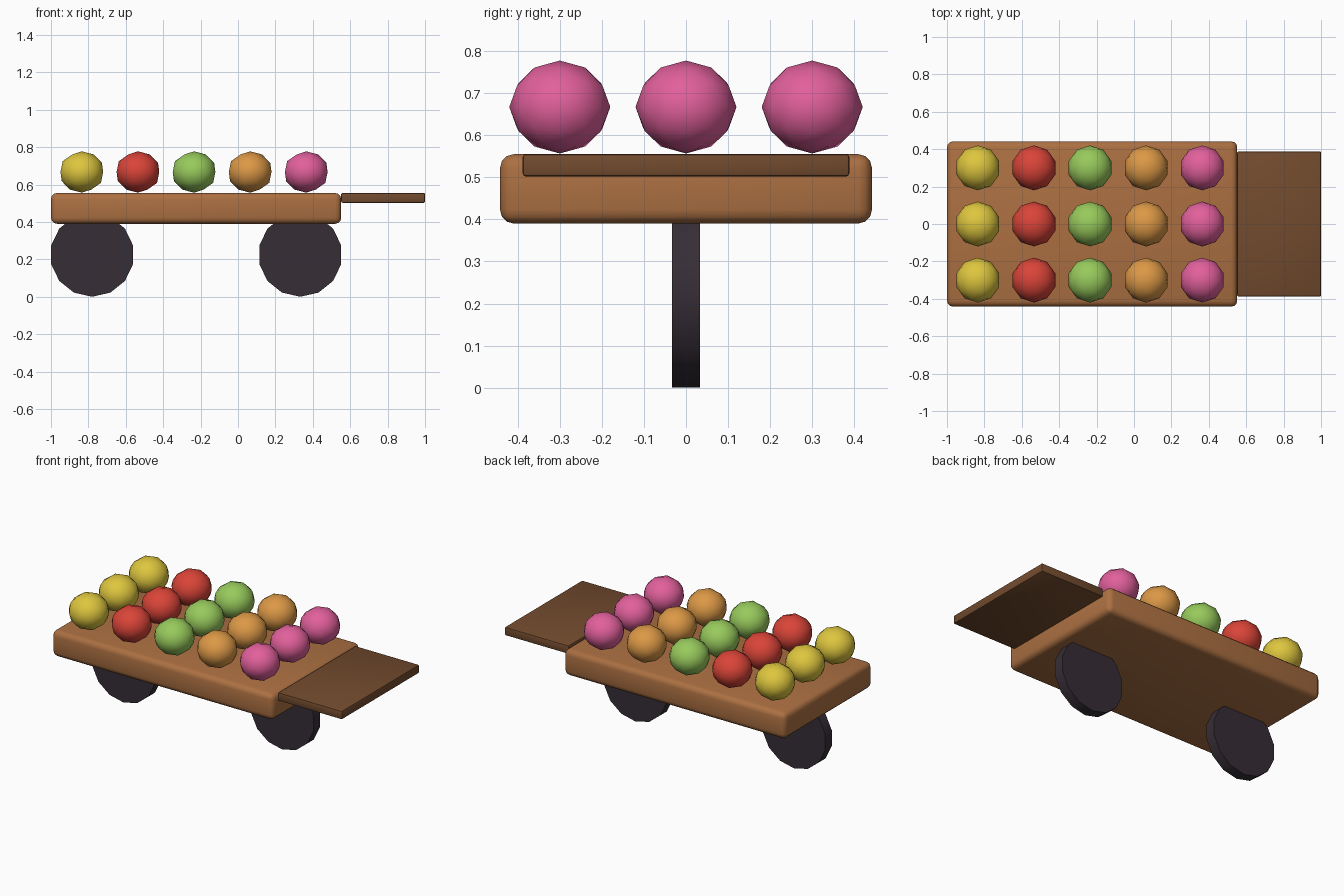
import bpy
import math

default_cube = bpy.data.objects.get("Cube")
if default_cube:
    bpy.data.objects.remove(default_cube, do_unlink=True)


def srgb(r, g, b):
    def lin(c):
        c /= 255
        return c / 12.92 if c <= 0.04045 else ((c + 0.055) / 1.055) ** 2.4
    return (lin(r), lin(g), lin(b), 1)


def material(name, *rgb):
    mat = bpy.data.materials.new(name)
    mat.use_nodes = True
    mat.diffuse_color = srgb(*rgb)
    shader = next(n for n in mat.node_tree.nodes if n.type == "BSDF_PRINCIPLED")
    shader.inputs["Base Color"].default_value = srgb(*rgb)
    return mat


def finish(name, mat):
    obj = bpy.context.object
    obj.name = name
    obj.data.materials.append(mat)
    return obj


def rounded_box(name, low, high, bevel, segments, mat):
    centre = [(a + b) / 2 for a, b in zip(low, high)]
    bpy.ops.mesh.primitive_cube_add(size=1, location=centre)
    obj = finish(name, mat)
    obj.scale = [b - a for a, b in zip(low, high)]
    bpy.ops.object.transform_apply(location=False, rotation=False, scale=True)
    mod = obj.modifiers.new("Rounded edges", "BEVEL")
    mod.width = bevel
    mod.segments = segments
    bpy.ops.object.modifier_apply(modifier=mod.name)
    bpy.ops.object.shade_smooth_by_angle(angle=math.radians(35))


wood = material("wood", 172, 112, 66)
dark_wood = material("dark wood", 115, 75, 46)
rubber = material("dark rubber", 54, 46, 54)

# Bed and end board
rounded_box("bed", (-1, -0.442, 0.39), (0.552, 0.442, 0.555), 0.033, 3, wood)
rounded_box("end_board", (0.552, -0.388, 0.502), (1, 0.388, 0.555), 0.007, 2, dark_wood)

# Wheels on the centre line
for name, x in (("left_wheel", 0.333), ("right_wheel", -0.78)):
    bpy.ops.mesh.primitive_cylinder_add(
        vertices=14, radius=0.2245, depth=0.066,
        location=(x, 0, 0.2245), rotation=(math.pi / 2, 0, 0))
    finish(name, rubber)
    bpy.ops.object.shade_smooth_by_angle(angle=math.radians(30))

# Rows of round fruit, one colour per column
fruit_colours = (
    ("yellow", 222, 198, 62),
    ("red", 218, 68, 56),
    ("green", 152, 202, 92),
    ("orange", 220, 152, 70),
    ("pink", 226, 96, 156),
)
for column, (colour, *rgb) in enumerate(fruit_colours):
    mat = material(colour, *rgb)
    for row in range(3):
        bpy.ops.mesh.primitive_ico_sphere_add(
            subdivisions=2, radius=0.12,
            location=(-0.835 + 0.3 * column, 0.3 * (row - 1), 0.667))
        fruit = finish(f"{colour}_fruit_{row + 1}", mat)
        fruit.scale.z = 0.92
        bpy.ops.object.shade_smooth()
